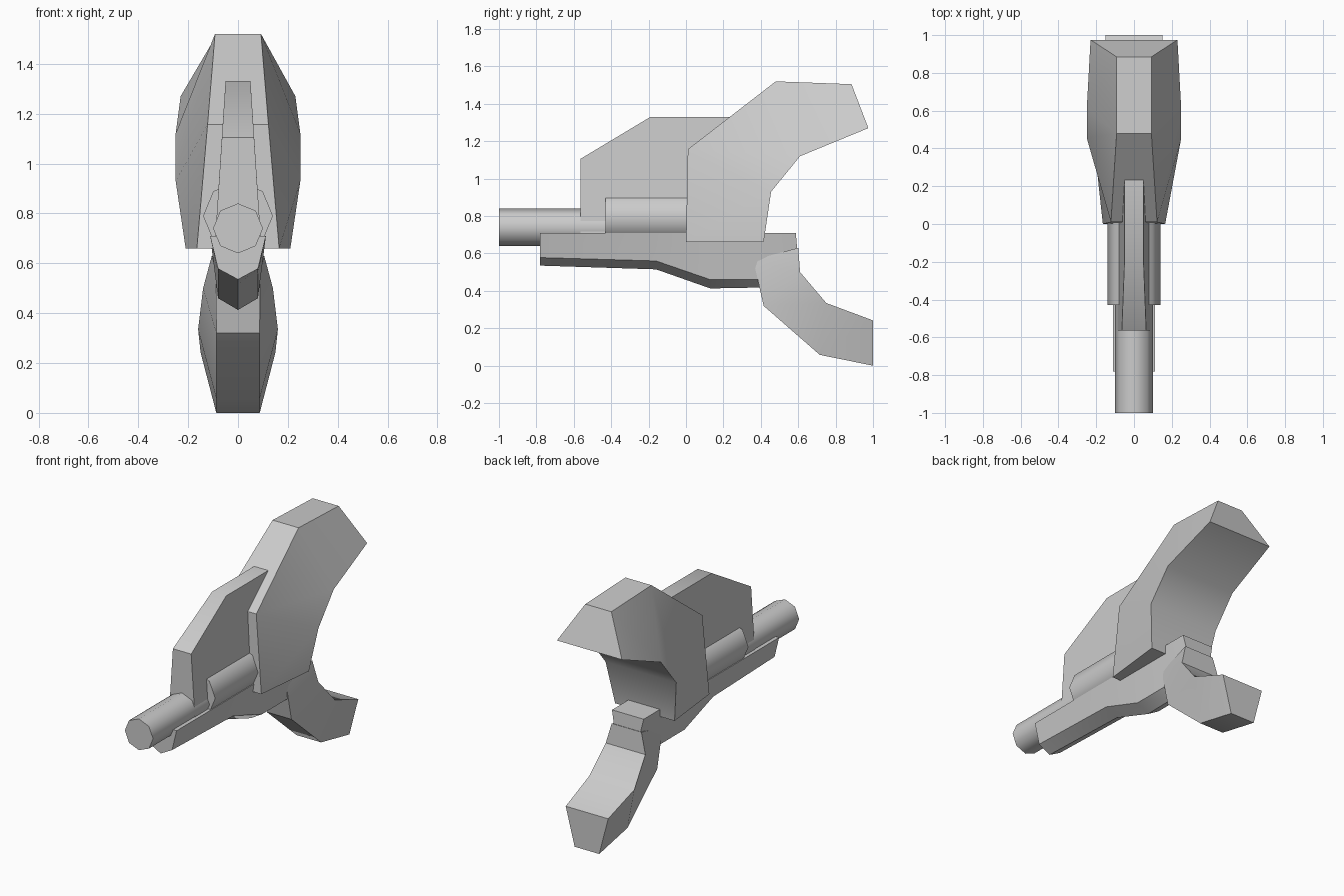
import bpy, bmesh, math

if "Cube" in bpy.data.objects:
    bpy.data.objects.remove(bpy.data.objects["Cube"])


def finish(name, bm, angle):
    bmesh.ops.recalc_face_normals(bm, faces=bm.faces)
    mesh = bpy.data.meshes.new(name)
    bm.to_mesh(mesh)
    bm.free()
    mesh.shade_smooth()
    mesh.set_sharp_from_angle(angle=math.radians(angle))
    obj = bpy.data.objects.new(name, mesh)
    bpy.context.collection.objects.link(obj)
    return obj


def loft(name, rings, angle=35):
    """Skin a chain of closed rings with equal point counts and cap the ends."""
    bm = bmesh.new()
    rows = [[bm.verts.new(p) for p in ring] for ring in rings]
    n = len(rows[0])
    for a, b in zip(rows, rows[1:]):
        for i in range(n):
            j = (i + 1) % n
            bm.faces.new((a[i], a[j], b[j], b[i]))
    bm.faces.new(rows[0])
    bm.faces.new(rows[-1])
    return finish(name, bm, angle)


def wedge_rings(stations):
    """Each station: outer (y, z, half width) and inner (y, z, half width)."""
    return [[(-w1, y1, z1), (w1, y1, z1), (w2, y2, z2), (-w2, y2, z2)]
            for (y1, z1, w1), (y2, z2, w2) in stations]


def tube(name, radius, y0, y1, z, sides=8):
    ring = [(radius * math.cos(2 * math.pi * i / sides),
             z + radius * math.sin(2 * math.pi * i / sides)) for i in range(sides)]
    return loft(name, [[(x, y, h) for x, h in ring] for y in (y0, y1)], 50)


# Barrel and the thicker sleeve around it
tube("barrel", 0.10, -1.0, 0.1, 0.74)
tube("barrel_sleeve", 0.14, -0.43, 0.1, 0.79)

# Top fin, thinner towards its upper edge
loft("top_fin", wedge_rings([
    ((y, top, 0.05 + (1.33 - top) * 0.065), (y, 0.69, 0.092))
    for y, top in ((-0.565, 1.105), (-0.19, 1.33), (0.30, 1.33))]))

# Curved rear housing, narrow at the front and wide at the back
loft("rear_housing", wedge_rings([
    ((0.0, 0.66, 0.165), (0.415, 0.66, 0.21)),
    ((0.01, 1.157, 0.122), (0.455, 0.93, 0.25)),
    ((0.48, 1.52, 0.092), (0.61, 1.12, 0.25)),
    ((0.885, 1.505, 0.092), (0.975, 1.27, 0.23))]))

# Lower receiver with a keel-shaped underside: (y top, y bottom, corner z, keel z)
loft("lower_receiver", [
    [(-0.112, yt, 0.71), (0.112, yt, 0.71), (0.08, yb, zc), (0, yb, zk), (-0.08, yb, zc)]
    for yt, yb, zc, zk in ((-0.78, -0.78, 0.578, 0.535), (-0.16, -0.16, 0.56, 0.515),
                           (0.13, 0.13, 0.46, 0.413), (0.40, 0.40, 0.46, 0.418),
                           (0.587, 0.60, 0.56, 0.53))])

# Curved grip, narrow at the front and wide at the back
loft("grip", wedge_rings([
    ((0.36, 0.565, 0.088), (0.60, 0.63, 0.105)),
    ((0.415, 0.32, 0.087), (0.61, 0.50, 0.14)),
    ((0.715, 0.058, 0.087), (0.75, 0.335, 0.16)),
    ((1.0, 0.0, 0.087), (1.0, 0.242, 0.15))]))
